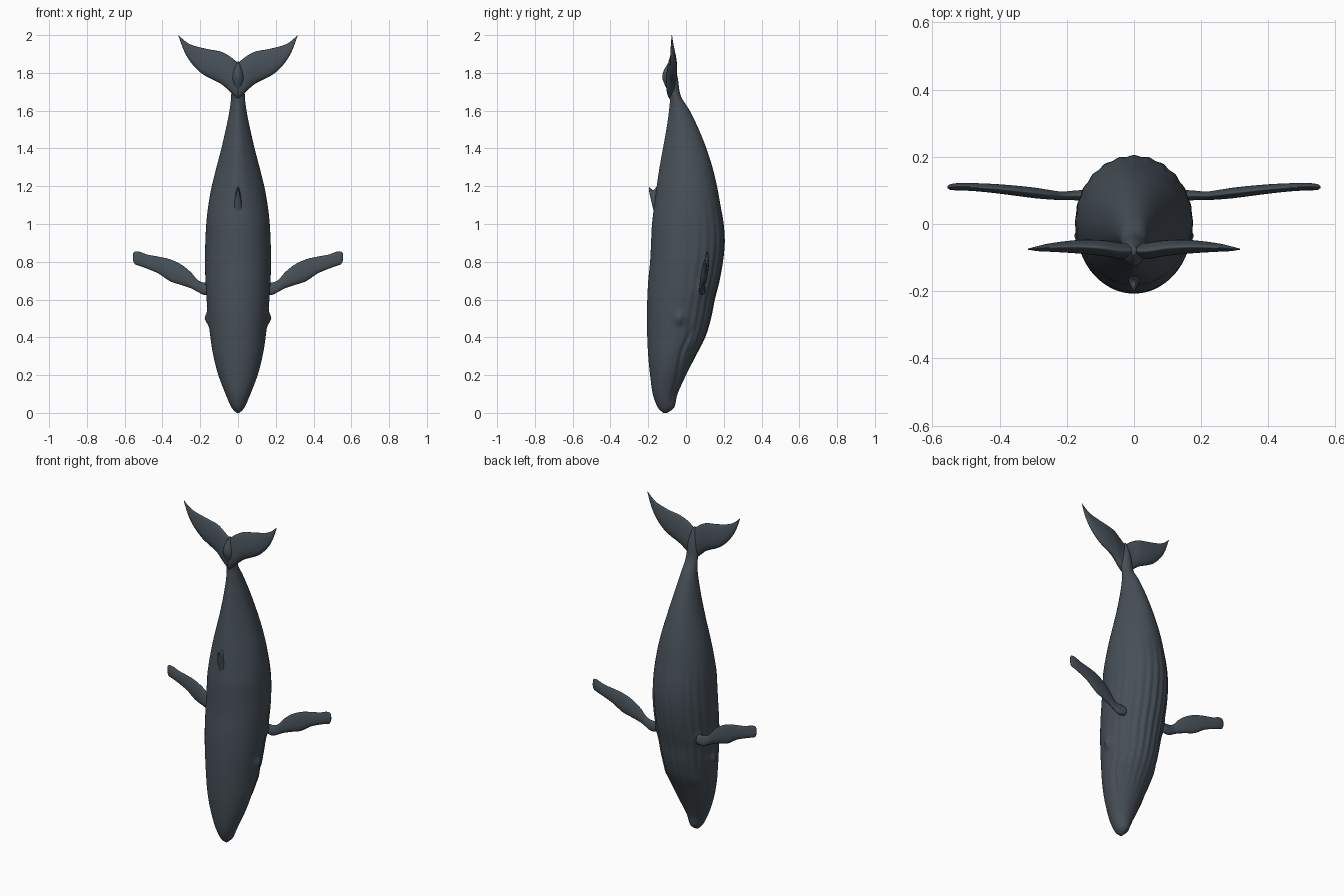
import bpy, bmesh, math
from mathutils import Vector

cube = bpy.data.objects.get("Cube")
if cube:
    bpy.data.objects.remove(cube, do_unlink=True)

skin = bpy.data.materials.new("dark slate skin")
skin.use_nodes = True
colour = (0.062, 0.08, 0.097, 1)
skin.diffuse_color = colour
bsdf = skin.node_tree.nodes["Principled BSDF"]
bsdf.inputs["Base Color"].default_value = colour
bsdf.inputs["Roughness"].default_value = 0.7


def refine(rows, steps):
    """Smoothly interpolate section rows with a Catmull-Rom spline."""
    rows = [Vector(r) for r in rows]
    out = []
    for i in range(len(rows) - 1):
        p0, p1 = rows[max(i - 1, 0)], rows[i]
        p2, p3 = rows[i + 1], rows[min(i + 2, len(rows) - 1)]
        for k in range(steps):
            t = k / steps
            out.append(0.5 * (2 * p1 + (p2 - p0) * t + (2 * p0 - 5 * p1 + 4 * p2 - p3) * t * t
                              + (3 * p1 - p0 - 3 * p2 + p3) * t ** 3))
    return out + [rows[-1]]


def loft(name, rows, point, count, steps):
    """Skin closed rings, one for each refined section row."""
    bm = bmesh.new()
    rings = [[bm.verts.new(point(r, math.tau * i / count)) for i in range(count)]
             for r in refine(rows, steps)]
    for a, b in zip(rings, rings[1:]):
        for i in range(count):
            j = (i + 1) % count
            bm.faces.new((a[i], a[j], b[j], b[i]))
    bm.faces.new(rings[0])
    bm.faces.new(rings[-1])
    bmesh.ops.recalc_face_normals(bm, faces=bm.faces)
    mesh = bpy.data.meshes.new(name)
    bm.to_mesh(mesh)
    bm.free()
    mesh.materials.append(skin)
    mesh.shade_smooth()
    obj = bpy.data.objects.new(name, mesh)
    bpy.context.collection.objects.link(obj)
    return obj


# Body sections: height, half width, back edge y, belly edge y
body_rows = [
    (0.0, 0.008, -0.12, -0.10), (0.03, 0.035, -0.15, -0.062), (0.1, 0.066, -0.176, -0.045),
    (0.2, 0.104, -0.19, 0.0), (0.3, 0.13, -0.2, 0.05), (0.4, 0.146, -0.205, 0.1),
    (0.5, 0.157, -0.207, 0.13), (0.6, 0.166, -0.205, 0.15), (0.7, 0.172, -0.2, 0.175),
    (0.8, 0.175, -0.19, 0.193), (0.9, 0.173, -0.185, 0.203), (1.0, 0.168, -0.18, 0.198),
    (1.1, 0.157, -0.168, 0.182), (1.2, 0.139, -0.155, 0.164), (1.3, 0.114, -0.14, 0.14),
    (1.4, 0.088, -0.122, 0.108), (1.5, 0.065, -0.104, 0.068), (1.6, 0.045, -0.09, 0.02),
    (1.68, 0.036, -0.088, -0.028), (1.78, 0.034, -0.126, -0.045), (1.86, 0.006, -0.09, -0.07)]

# Side swellings: y, z, radius, height (eye, shoulder, jaw)
swellings = [(-0.035, 0.5, 0.04, 0.02), (0.085, 0.66, 0.05, 0.012), (0.05, 0.37, 0.05, 0.008)]
mouth = [Vector(p) for p in ((-0.08, 0.05), (-0.04, 0.22), (-0.025, 0.33), (0.03, 0.43))]


def mouth_distance(p):
    best = 1
    for a, b in zip(mouth, mouth[1:]):
        d = b - a
        t = min(1, max(0, (p - a).dot(d) / d.length_squared))
        best = min(best, (p - a - d * t).length)
    return best


def body_point(row, angle):
    z, half, back, belly = row
    s, c = math.sin(angle), math.cos(angle)
    mid, depth = (back + belly) / 2, (belly - back) / 2
    ridge = 0.3 * min(1, max(0, (z - 1.0) / 0.3)) * max(0, -c) ** 2
    x, y = half * s * (1 - ridge), mid + depth * c
    # Swellings and mouth crease on the sides, pleats along the throat
    lift = sum(h * math.exp(-((y - py) ** 2 + (z - pz) ** 2) / (0.5 * r * r))
               for py, pz, r, h in swellings)
    lift -= 0.007 * math.exp(-(mouth_distance(Vector((y, z))) / 0.012) ** 2)
    x += lift * s * min(1, half / 0.1)
    fade = max(0, math.sin(math.pi * min(1, max(0, (z - 0.2) / 0.95)))) * max(0, c) ** 0.5
    pleat = 0.003 * fade * math.cos(angle * 24)
    return x + pleat * s, y + pleat * c, z


loft("body", body_rows, body_point, 144, 6)


def leaf(a):
    """Thickness across a fin: round leading edge, thin trailing edge."""
    return math.sin(a) * (0.75 - 0.25 * math.cos(a))


# Flippers and flukes: x, leading z, trailing z, centre y, half thickness
flipper_rows = [
    (0.14, 0.63, 0.69, 0.085, 0.022), (0.18, 0.625, 0.69, 0.085, 0.018),
    (0.215, 0.642, 0.705, 0.084, 0.016), (0.25, 0.66, 0.745, 0.087, 0.018),
    (0.3, 0.677, 0.785, 0.093, 0.02), (0.36, 0.697, 0.813, 0.1, 0.019),
    (0.42, 0.737, 0.827, 0.106, 0.017), (0.48, 0.763, 0.838, 0.11, 0.015),
    (0.52, 0.778, 0.853, 0.111, 0.014), (0.545, 0.787, 0.855, 0.11, 0.011),
    (0.555, 0.805, 0.845, 0.11, 0.004)]
fluke_rows = [
    (0.0, 1.66, 1.852, -0.08, 0.03), (0.04, 1.698, 1.885, -0.08, 0.031),
    (0.09, 1.742, 1.912, -0.072, 0.03), (0.15, 1.772, 1.924, -0.068, 0.027),
    (0.2, 1.803, 1.935, -0.068, 0.022), (0.25, 1.856, 1.95, -0.07, 0.016),
    (0.285, 1.915, 1.972, -0.073, 0.01), (0.315, 1.995, 2.0, -0.075, 0.002)]

for side, label in ((1, "left"), (-1, "right")):
    def fin_point(row, a):
        x, lead, trail, y, thick = row
        z = (lead + trail) / 2 + (trail - lead) / 2 * math.cos(a)
        return side * x, y + thick * leaf(a), z
    loft(label + "_flipper", flipper_rows, fin_point, 24, 5)
    loft(label + "_fluke", fluke_rows, fin_point, 24, 5)

# Back fin: y, lower z, upper z, half thickness
back_fin_rows = [(-0.13, 0.95, 1.23, 0.04), (-0.158, 1.0, 1.195, 0.03),
                 (-0.172, 1.07, 1.18, 0.02), (-0.186, 1.13, 1.188, 0.012),
                 (-0.197, 1.18, 1.2, 0.004)]


def back_fin_point(row, a):
    y, low, high, thick = row
    return thick * leaf(a), y, (low + high) / 2 + (high - low) / 2 * math.cos(a)


loft("back_fin", back_fin_rows, back_fin_point, 24, 5)
